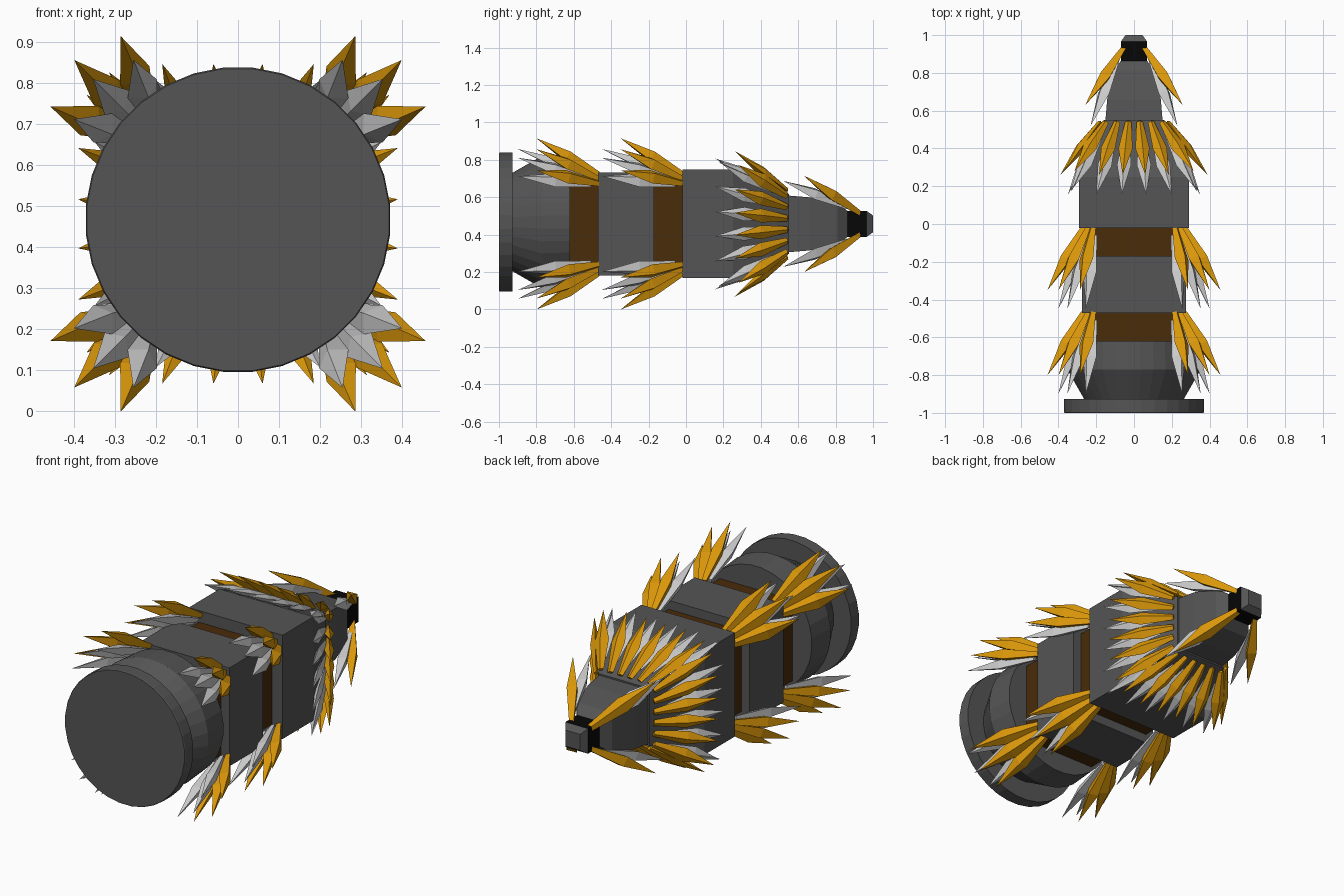
import bpy, bmesh, math
from mathutils import Vector

if "Cube" in bpy.data.objects:
    bpy.data.objects.remove(bpy.data.objects["Cube"])

CZ = 0.457  # height of the long axis


def mat(name, r, g, b):
    m = bpy.data.materials.new(name)
    m.diffuse_color = (r, g, b, 1)
    m.use_nodes = True
    m.node_tree.nodes["Principled BSDF"].inputs["Base Color"].default_value = m.diffuse_color
    return m


GREY = mat("dark_grey", 0.09, 0.09, 0.09)
BLACK = mat("black", 0.002, 0.002, 0.002)
BROWN = mat("brown", 0.066, 0.025, 0.003)
GOLD = mat("gold", 0.70, 0.31, 0.003)
SILVER = mat("silver", 0.60, 0.60, 0.60)


def finish(bm, name, material):
    bmesh.ops.recalc_face_normals(bm, faces=bm.faces)
    me = bpy.data.meshes.new(name)
    bm.to_mesh(me)
    bm.free()
    me.materials.append(material)
    ob = bpy.data.objects.new(name, me)
    bpy.context.collection.objects.link(ob)
    return ob


def loft(name, profile, sides, material, cz=CZ):
    """Closed solid along y; profile = (y, half size). Four sides gives a square."""
    bm = bmesh.new()
    k = math.sqrt(2) if sides == 4 else 1
    rings = []
    for y, r in profile:
        ring = []
        for i in range(sides):
            a = 2 * math.pi * (i + 0.5) / sides
            ring.append(bm.verts.new((r * k * math.cos(a), y, cz + r * k * math.sin(a))))
        rings.append(ring)
    for p, q in zip(rings, rings[1:]):
        for i in range(sides):
            j = (i + 1) % sides
            bm.faces.new((p[i], p[j], q[j], q[i]))
    bm.faces.new(rings[0])
    bm.faces.new(rings[-1])
    return finish(bm, name, material)


def blade(bm, base, tip, out, width, thick):
    """Long faceted feather with a ridge, pointed at the tip."""
    base, tip, out = Vector(base), Vector(tip), Vector(out)
    d = (tip - base).normalized()
    side = d.cross(out).normalized()
    up = side.cross(d).normalized()
    rings = []
    for t, s in ((0, 0.45), (0.5, 1.0)):
        c = base.lerp(tip, t)
        rings.append([bm.verts.new(c + o * s) for o in
                      (side * width / 2, up * thick / 2, -side * width / 2, -up * thick / 2)])
    end = bm.verts.new(tip)
    for i in range(4):
        j = (i + 1) % 4
        bm.faces.new((rings[0][i], rings[0][j], rings[1][j], rings[1][i]))
        bm.faces.new((rings[1][i], rings[1][j], end))
    bm.faces.new(rings[0])


def polar(r, deg, y):
    a = math.radians(deg)
    return Vector((r * math.cos(a), y, CZ + r * math.sin(a)))


def corner_blades(name, material, spread, base, tip, width, thick):
    """Fans of feathers on the four corners; base and tip = (radius, y)."""
    bm = bmesh.new()
    for corner in (45, 135, 225, 315):
        for s in spread:
            a = corner + s
            out = polar(1, a, 0) - Vector((0, 0, CZ))
            r = tip[0] + (0.025 if s == 0 and len(spread) > 1 else 0)
            blade(bm, polar(base[0], corner + s * 0.45, base[1]),
                  polar(r, a, tip[1]), out, width, thick)
    return finish(bm, name, material)


def collar(name, material, base, tip, lat_base, lat_tip, width, thick):
    """Feathers along each side of the square; base and tip = (distance out, y)."""
    bm = bmesh.new()
    for k in range(4):
        a = k * math.pi / 2
        o = Vector((math.cos(a), 0, math.sin(a)))
        l = Vector((-math.sin(a), 0, math.cos(a)))
        c = Vector((0, 0, CZ))
        for b, t in zip(lat_base, lat_tip):
            for s in (-1, 1):
                drop = 0.02 if t > 0.28 else 0
                p = c + o * base[0] + l * b * s + Vector((0, base[1], 0))
                q = c + o * (tip[0] - drop) + l * t * s + Vector((0, tip[1] + drop, 0))
                blade(bm, p, q, o + l * s * t, width, thick)
    return finish(bm, name, material)


# round end
loft("end_disc", [(-1, 0.37), (-0.995, 0.373), (-0.927, 0.373)], 32, GREY, 0.467)
loft("round_flare", [(-0.927, 0.265), (-0.77, 0.355), (-0.62, 0.345)], 32, GREY, 0.467)

# square body with recessed brown bands
loft("rear_band", [(-0.63, 0.225), (-0.46, 0.225)], 4, BROWN)
loft("middle_block", [(-0.47, 0.275), (-0.17, 0.275)], 4, GREY)
loft("forward_band", [(-0.18, 0.225), (-0.01, 0.225)], 4, BROWN)
loft("forward_block", [(-0.02, 0.29), (0.25, 0.29), (0.55, 0.16)], 4, GREY)

# tapering neck and tip
loft("neck", [(0.54, 0.152), (0.66, 0.142), (0.81, 0.11), (0.87, 0.065)], 4, GREY)
loft("tip_block", [(0.86, 0.07), (0.965, 0.07)], 4, BLACK)
loft("tip_cap", [(0.965, 0.07), (1.0, 0.045)], 4, GREY)

# corner feathers on the body
for label, y in (("rear", -0.47), ("forward", -0.02)):
    corner_blades(label + "_gold_feathers", GOLD, (-13, 0, 13),
                  (0.345, y), (0.54, y - 0.33), 0.085, 0.07)
    corner_blades(label + "_silver_feathers", SILVER, (-12.5, 0, 12.5),
                  (0.335, y - 0.04), (0.475, y - 0.43), 0.085, 0.06)

# feather collar around the neck
collar("collar_gold_feathers", GOLD, (0.18, 0.54), (0.39, 0.26),
       (0.03, 0.09, 0.15), (0.06, 0.185, 0.315), 0.075, 0.05)
collar("collar_silver_feathers", SILVER, (0.21, 0.47), (0.35, 0.155),
       (0.04, 0.11, 0.18), (0.065, 0.2, 0.335), 0.075, 0.04)

# feathers at the tip
corner_blades("tip_gold_feathers", GOLD, (0,), (0.08, 0.93), (0.365, 0.63), 0.085, 0.07)
corner_blades("tip_silver_feathers", SILVER, (0,), (0.13, 0.86), (0.325, 0.52), 0.085, 0.06)
